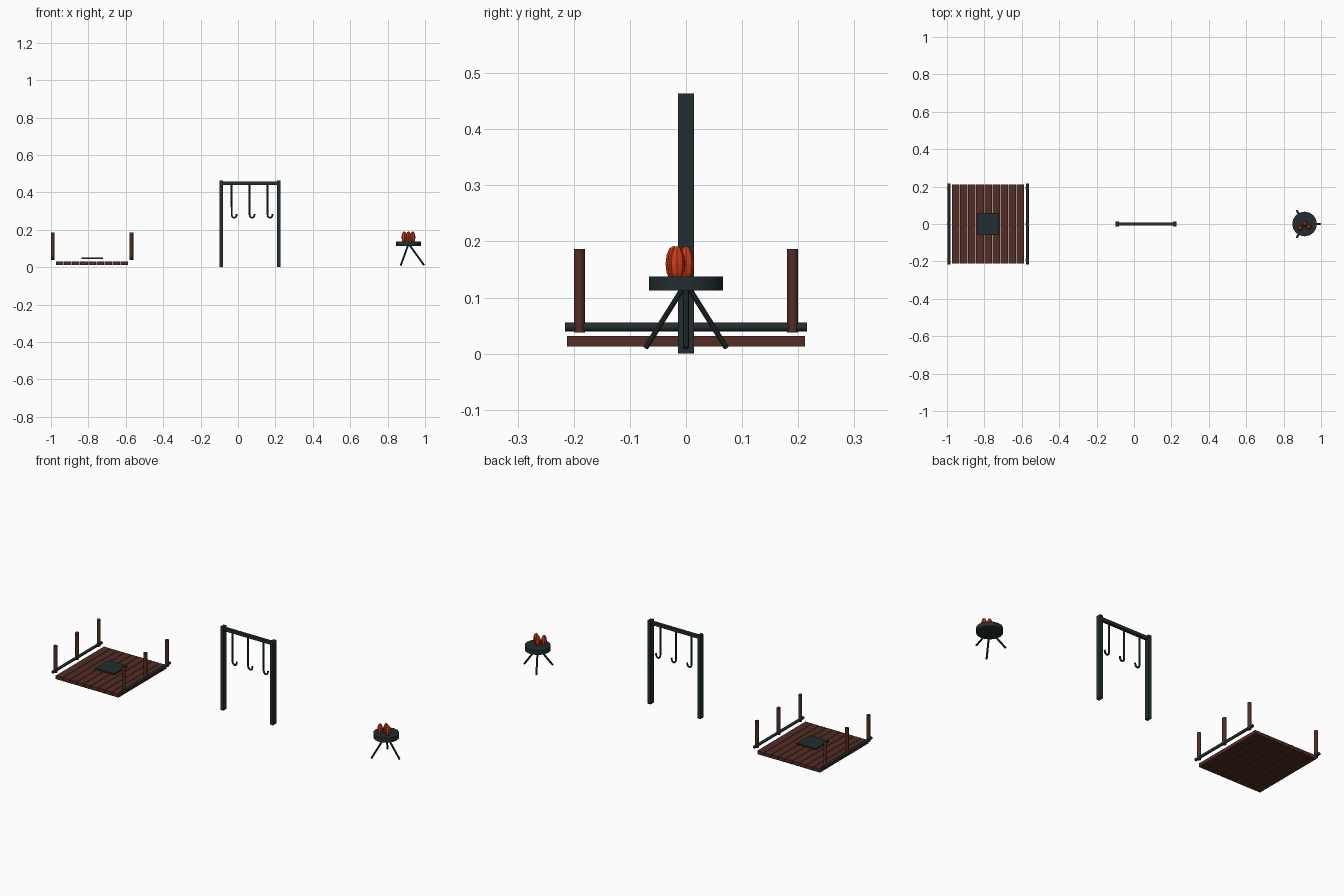
import bpy, math
from mathutils import Vector

if "Cube" in bpy.data.objects:
    bpy.data.objects.remove(bpy.data.objects["Cube"])


def material(name, rgb):
    m = bpy.data.materials.new(name)
    m.diffuse_color = (*rgb, 1)
    m.use_nodes = True
    m.node_tree.nodes["Principled BSDF"].inputs["Base Color"].default_value = m.diffuse_color
    return m


WOOD = material("dark wood", (0.085, 0.026, 0.018))
IRON = material("dark iron", (0.016, 0.027, 0.029))
EMBER = material("ember orange", (0.62, 0.045, 0.01))


def finish(name, mat, smooth=False):
    o = bpy.context.object
    o.name = name
    o.data.materials.append(mat)
    if smooth:
        bpy.ops.object.shade_smooth_by_angle(angle=math.radians(40))
    return o


def box(name, mat, center, size):
    bpy.ops.mesh.primitive_cube_add(size=1, location=center)
    o = finish(name, mat)
    o.scale = size
    return o


def rod(name, mat, a, b, radius, sides=12, smooth=True):
    a, b = Vector(a), Vector(b)
    bpy.ops.mesh.primitive_cylinder_add(
        vertices=sides, radius=radius, depth=(b - a).length, location=(a + b) / 2,
        rotation=(b - a).to_track_quat('Z', 'Y').to_euler())
    return finish(name, mat, smooth)


# Plank deck with a raised hearth plate
DECK_X = -0.78
for i in range(9):
    box("deck_plank", WOOD, (DECK_X + (i - 4) * 0.0432, 0, 0.022), (0.0405, 0.424, 0.019))
box("deck_plate", IRON, (DECK_X, 0, 0.047), (0.116, 0.116, 0.008))

# Side rails with three posts each
for side in (-1, 1):
    x = DECK_X + side * 0.21
    rod("side_rail", IRON, (x, -0.216, 0.0475), (x, 0.216, 0.0475), 0.0078)
    for y in (-0.19, 0, 0.19):
        rod("rail_post", WOOD, (x, y, 0.038), (x, y, 0.186), 0.01)

# Hanging frame
FRAME_X = 0.064
for side in (-1, 1):
    box("frame_post", IRON, (FRAME_X + side * 0.153, 0, 0.232), (0.018, 0.028, 0.464))
box("frame_beam", IRON, (FRAME_X, 0, 0.449), (0.306, 0.017, 0.017))

# Hooks hung from the beam
for i in range(3):
    x = FRAME_X + (i - 1) * 0.096
    pts = [(-0.002, 0.445), (-0.002, 0.28), (0.001, 0.27), (0.009, 0.264),
           (0.018, 0.266), (0.023, 0.273), (0.025, 0.285)]
    cu = bpy.data.curves.new("hook", 'CURVE')
    cu.dimensions = '3D'
    cu.bevel_depth = 0.0048
    cu.bevel_resolution = 2
    cu.use_fill_caps = True
    sp = cu.splines.new('POLY')
    sp.points.add(len(pts) - 1)
    for p, (dx, z) in zip(sp.points, pts):
        p.co = (x + dx, 0, z, 1)
    o = bpy.data.objects.new("hook", cu)
    bpy.context.collection.objects.link(o)
    cu.materials.append(IRON)

# Brazier: dish on a tripod
BX = 0.912
rod("brazier_dish", IRON, (BX, 0, 0.1125), (BX, 0, 0.1375), 0.066, 16)
for k in range(3):
    a = k * math.tau / 3
    c, s = math.cos(a), math.sin(a)
    rod("brazier_leg", IRON, (BX + 0.004 * c, 0.004 * s, 0.12),
        (BX + 0.083 * c, 0.083 * s, 0.0105), 0.005, 8)

# Glowing embers
for dx, y in ((-0.023, -0.022), (0.0, 0.0), (0.022, -0.016)):
    bpy.ops.mesh.primitive_uv_sphere_add(segments=8, ring_count=6, radius=1,
                                         location=(BX + dx, y, 0.16))
    finish("ember", EMBER).scale = (0.0145, 0.0145, 0.032)
